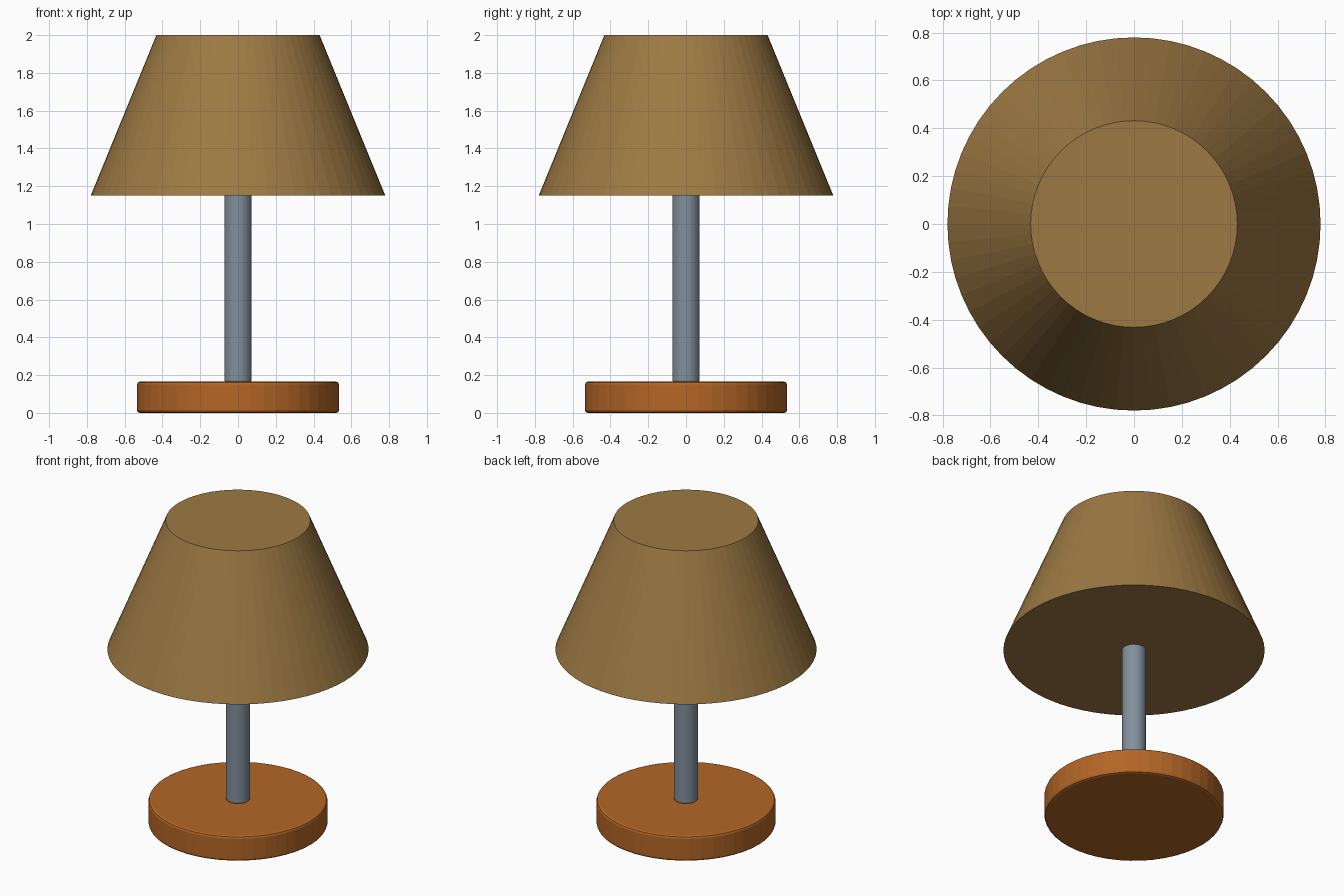
import bpy
import math

if "Cube" in bpy.data.objects:
    bpy.data.objects.remove(bpy.data.objects["Cube"])


def srgb(r, g, b):
    """Convert 0-255 display colour to linear RGBA."""
    def lin(c):
        c /= 255
        return c / 12.92 if c <= 0.04045 else ((c + 0.055) / 1.055) ** 2.4
    return (lin(r), lin(g), lin(b), 1.0)


def material(name, rgb):
    mat = bpy.data.materials.new(name)
    mat.diffuse_color = srgb(*rgb)
    mat.use_nodes = True
    mat.node_tree.nodes["Principled BSDF"].inputs["Base Color"].default_value = mat.diffuse_color
    return mat


def turned_part(name, r_bottom, r_top, z0, z1, sides, mat, bevel=0.0):
    """Upright closed cylinder or cone, optionally with rounded rims."""
    bpy.ops.mesh.primitive_cone_add(
        vertices=sides, radius1=r_bottom, radius2=r_top, depth=z1 - z0,
        location=(0, 0, (z0 + z1) / 2))
    obj = bpy.context.object
    obj.name = name
    obj.data.materials.append(mat)
    if bevel:
        mod = obj.modifiers.new("rounded_rims", 'BEVEL')
        mod.width = bevel
        mod.segments = 2
        mod.limit_method = 'ANGLE'
        mod.angle_limit = math.radians(40)
    return obj


wood = material("warm orange wood", (180, 102, 38))
metal = material("grey metal", (130, 144, 157))
fabric = material("tan fabric", (157, 121, 67))

# Round foot
turned_part("base", 0.535, 0.535, 0.0, 0.165, 48, wood, 0.015)
# Upright stem, running a little way into the shade
turned_part("stem", 0.072, 0.072, 0.16, 1.20, 32, metal, 0.012)
# Closed tapered shade
turned_part("shade", 0.78, 0.432, 1.15, 2.0, 64, fabric)
